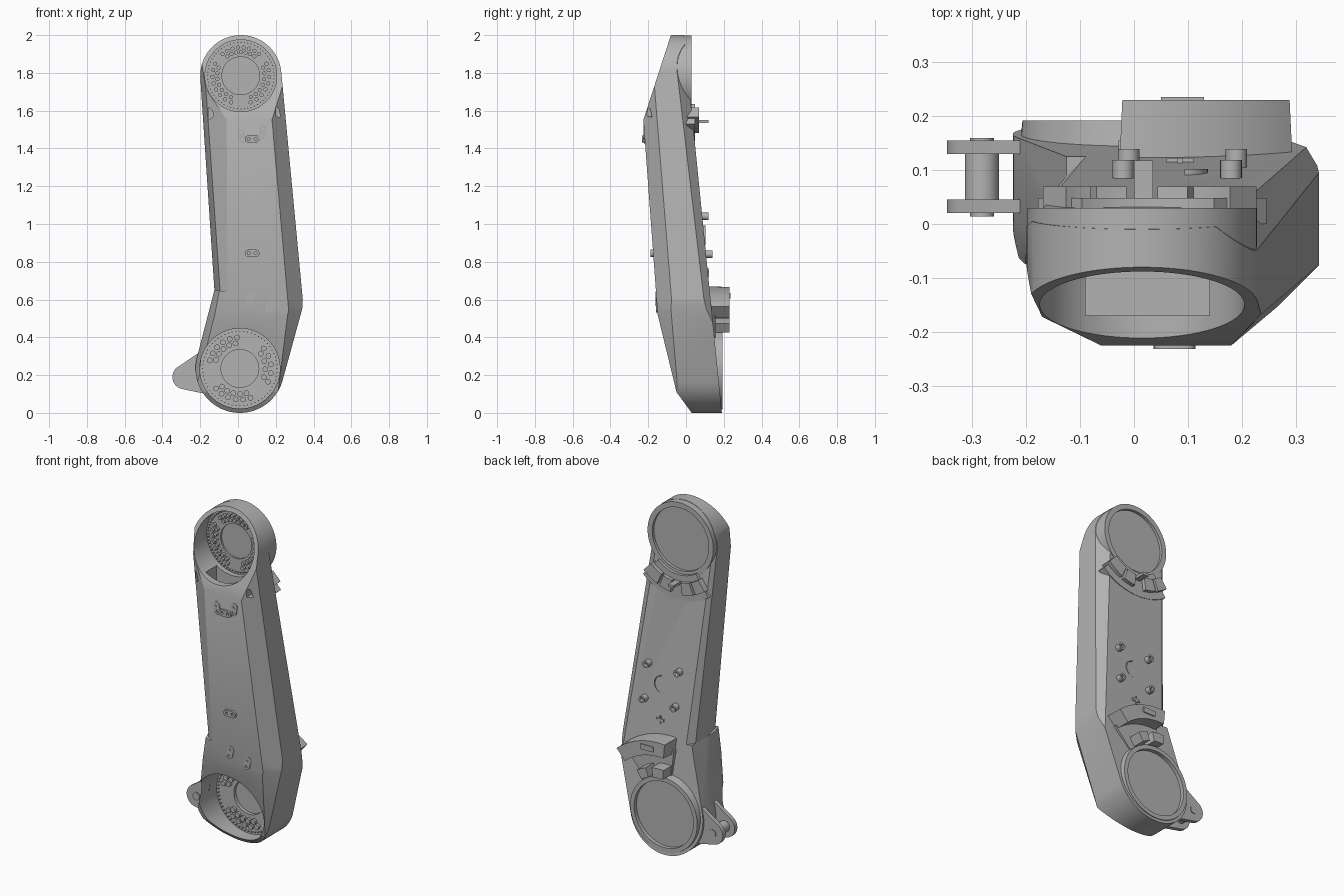
import bpy, bmesh
from math import cos, sin, radians
from mathutils import Vector

if "Cube" in bpy.data.objects:
    bpy.data.objects.remove(bpy.data.objects["Cube"])

grey = bpy.data.materials.new("plain_grey")
grey.use_nodes = True
colour = (0.45, 0.45, 0.45, 1)
grey.diffuse_color = colour
grey.node_tree.nodes["Principled BSDF"].inputs["Base Color"].default_value = colour

TOP, LOW = (0.015, 1.785), (0.01, 0.235)   # joint centres in x, z


# ---------- helpers: outlines in x, z and prisms along y ----------
def arc(c, r, a0, a1, n):
    return [(c[0] + r * cos(radians(a0 + (a1 - a0) * i / n)),
             c[1] + r * sin(radians(a0 + (a1 - a0) * i / n))) for i in range(n + 1)]


def circle(c, r, n=64):
    return arc(c, r, 0, 360, n)[:-1]


def sector(c, r0, r1, a0, a1, n=8):
    return arc(c, r1, a0, a1, n) + arc(c, r0, a1, a0, n)


def box(x0, x1, z0, z1):
    return [(x0, z0), (x1, z0), (x1, z1), (x0, z1)]


def slot(c, half, r, tilt):
    d = (half * cos(radians(tilt)), half * sin(radians(tilt)))
    return (arc((c[0] + d[0], c[1] + d[1]), r, tilt - 90, tilt + 90, 8)
            + arc((c[0] - d[0], c[1] - d[1]), r, tilt + 90, tilt + 270, 8))


def add_prism(bm, pts, y0, y1, scale=1):
    mx = sum(p[0] for p in pts) / len(pts)
    mz = sum(p[1] for p in pts) / len(pts)
    a = [bm.verts.new((x, y0, z)) for x, z in pts]
    b = [bm.verts.new((mx + (x - mx) * scale, y1, mz + (z - mz) * scale)) for x, z in pts]
    bm.faces.new(a)
    bm.faces.new(b[::-1])
    for i in range(len(pts)):
        j = (i + 1) % len(pts)
        bm.faces.new((a[j], a[i], b[i], b[j]))


def finish(name, bm):
    bmesh.ops.recalc_face_normals(bm, faces=bm.faces)
    me = bpy.data.meshes.new(name)
    bm.to_mesh(me)
    bm.free()
    me.materials.append(grey)
    ob = bpy.data.objects.new(name, me)
    bpy.context.collection.objects.link(ob)
    smooth(ob)
    return ob


def smooth(ob):
    bpy.ops.object.select_all(action='DESELECT')
    ob.select_set(True)
    bpy.context.view_layer.objects.active = ob
    bpy.ops.object.shade_smooth_by_angle(angle=radians(28))


def prisms(name, outlines, y0, y1, scale=1):
    bm = bmesh.new()
    for pts in outlines:
        add_prism(bm, pts, y0, y1, scale)
    return finish(name, bm)


def combine(target, other, operation):
    mod = target.modifiers.new("combine", 'BOOLEAN')
    mod.object, mod.operation, mod.solver = other, operation, 'EXACT'
    bpy.context.view_layer.objects.active = target
    bpy.ops.object.modifier_apply(modifier=mod.name)
    bpy.data.objects.remove(other)


def slice_off(bm, p, q, r):
    p, q, r = Vector(p), Vector(q), Vector(r)
    n = (q - p).cross(r - p).normalized()
    if n.dot(Vector((0.05, 0, 0.9)) - p) > 0:
        n = -n
    cut = bmesh.ops.bisect_plane(bm, geom=bm.verts[:] + bm.edges[:] + bm.faces[:],
                                 plane_co=p, plane_no=n, clear_outer=True)
    edges = [e for e in cut["geom_cut"] if isinstance(e, bmesh.types.BMEdge)]
    if edges:
        bmesh.ops.edgeloop_fill(bm, edges=edges)


def front_y(z):
    return -0.222 + (1.5 - z) * 0.0735


def back_y(z):
    return 0.035 + (1.55 - z) * 0.1


# ---------- arm body: two halves meeting at the elbow, planed on all sides ----------
def arm_half(name, outline, corners):
    bm = bmesh.new()
    add_prism(bm, outline, -0.3, 0.25)
    slopes = [((-0.08, 2), (-0.21, 1.6)), ((front_y(1.5), 1.5), (front_y(0.5), 0.5)),
              ((-0.15, 0.52), (-0.06, 0.15)), ((-0.05, 0.11), (0.03, 0)),
              ((back_y(1.5), 1.5), (back_y(0.5), 0.5))]
    for (ya, za), (yb, zb) in slopes:
        slice_off(bm, (0, ya, za), (1, ya, za), (0, yb, zb))
    for tri in corners:
        slice_off(bm, *tri)
    return finish(name, bm)


elbow = [(-0.125, 0.65), (0.343, 0.6)]
shared = [((0.19, -0.215, 1.6), (0.27, -0.15, 0.54), (0.34, -0.08, 0.55)),
          ((0.27, -0.15, 0.54), (0.34, -0.08, 0.55), (0.225, -0.07, 0.2)),
          ((0.30, 0.135, 0.6), (0.343, 0.095, 0.6), (0.235, 0.01, 1.5))]
upper_left = [((-0.06, -0.222, 1.5), (-0.155, -0.165, 1.5), (-0.06, -0.157, 0.65)),
              ((-0.155, -0.165, 1.5), (-0.18, -0.06, 1.5), (-0.125, -0.01, 0.65)),
              ((-0.16, 0.04, 1.5), (-0.2, 0.0, 1.5), (-0.09, 0.125, 0.65))]
lower_left = [((-0.1, -0.155, 0.65), (-0.125, -0.09, 0.65), (-0.2, -0.075, 0.22))]
body = arm_half("arm_body", arc(TOP, 0.215, 4, 182, 40) + elbow, shared + upper_left)
combine(body, arm_half("lower_half", elbow[:1] + arc(LOW, 0.235, 165, 342, 40)
                       + [(0.34, 0.55)] + elbow[1:], shared + lower_left), 'UNION')

# joint rings on the back
combine(body, prisms("upper_ring", [circle(TOP, 0.213)], -0.06, 0.03), 'UNION')
combine(body, prisms("lower_ring", [circle(LOW, 0.233)], 0.03, 0.11), 'UNION')
combine(body, prisms("lower_ring_lip", [circle(LOW, 0.226)], 0.1, 0.192, 0.96), 'UNION')

# open joint sockets, shallow back recesses and the inner wall pocket
for c, r, y0, y1 in [(TOP, 0.19, -0.5, -0.04), (LOW, 0.212, -0.5, 0.09),
                     (TOP, 0.183, 0.014, 0.3), (LOW, 0.192, 0.17, 0.3),
                     (TOP, 0.1, -0.1, -0.03), (LOW, 0.1, 0, 0.11)]:
    combine(body, prisms("cutter", [circle(c, r)], y0, y1), 'DIFFERENCE')
combine(body, prisms("cutter", [box(-0.09, 0.14, 1.5, 1.65)], -0.17, -0.07), 'DIFFERENCE')

# small shoulder pockets
pocket_left = [(-0.157, 1.62), (-0.157, 1.55), (-0.13, 1.57), (-0.135, 1.6)]
pocket_right = [(0.2, 1.62), (0.2, 1.57), (0.226, 1.565), (0.215, 1.61)]
combine(body, prisms("cutter", [pocket_left, pocket_right], -0.3, -0.14), 'DIFFERENCE')
smooth(body)


# ---------- bolt patterns on the socket floors ----------
def bolts(name, c, rows, arcs, r, floor, height):
    spots = []
    for k, radius in enumerate(rows):
        for a0, a1, n in arcs:
            for px, pz in arc(c, radius, a0 + 5 * k, a1 - 5 * k, n - k):
                spots.append(circle((px, pz), r, 12))
    prisms(name, spots, floor - height, floor + 0.005)


bolts("upper_bolts", TOP, (0.15, 0.125), [(50, 130, 7), (155, 250, 7), (-70, 25, 7)],
      0.011, -0.04, 0.016)
bolts("upper_rim_dots", TOP, (0.176,), [(0, 354, 59)], 0.003, -0.04, 0.012)
bolts("lower_bolts", LOW, (0.165, 0.135), [(95, 165, 5), (-25, 40, 4), (220, 290, 5)],
      0.015, 0.09, 0.016)
bolts("lower_rim_dots", LOW, (0.197,), [(0, 354, 59)], 0.003, 0.09, 0.012)

# ---------- slotted pads on the front: level ones stand proud, tilted ones lie low ----------
for i, (x, z, tilt) in enumerate([(0.02, 1.465, 100), (0.13, 1.485, 80), (0.075, 1.45, 0),
                                  (0.075, 0.845, 0), (0.06, 0.605, 75), (0.17, 0.57, 75)]):
    f = front_y(z) - (0.004 if tilt else 0.014)
    pad = prisms(f"front_pad_{i + 1}", [slot((x, z), 0.02, 0.019, tilt)], f, f + 0.035)
    d = (0.018 * cos(radians(tilt)), 0.018 * sin(radians(tilt)))
    holes = [circle((x + s * d[0], z + s * d[1]), 0.008, 12) for s in (-1, 1)]
    combine(pad, prisms("cutter", holes, f - 0.1, f + 0.012), 'DIFFERENCE')
    smooth(pad)

# ---------- back bosses and marks ----------
for i, (x, z) in enumerate([(-0.02, 1.04), (0.18, 1.04), (-0.01, 0.84), (0.19, 0.84)]):
    y = back_y(z)
    boss = prisms(f"back_boss_{i + 1}", [circle((x, z), 0.02, 24)], y - 0.01, y + 0.033)
    combine(boss, prisms("cutter", [circle((x, z), 0.01, 16)], y + 0.015, y + 0.1), 'DIFFERENCE')
y = back_y(0.94)
prisms("back_arc_rib", [sector((0.085, 0.94), 0.048, 0.052, -80, 80, 16)], y - 0.01, y + 0.006)
y = back_y(0.74)
prisms("back_tab", [box(0.06, 0.11, 0.735, 0.75), box(0.08, 0.09, 0.72, 0.765)],
       y - 0.01, y + 0.006)

# ---------- stop brackets on the back ----------
prisms("upper_stop_base", [sector(TOP, 0.2, 0.345, 236, 312, 16)], 0.0, 0.048)
prisms("upper_stop_blocks", [sector(TOP, 0.235, 0.305, a, a + w, 4) for a, w in
                             [(233, 13), (249, 14), (277, 14), (294, 20)]], 0.0, 0.07)
prisms("upper_stop_clip", [box(0.0, 0.035, 1.535, 1.55)], 0.04, 0.118)
prisms("lower_stop_arch", [sector(LOW, 0.35, 0.435, 49, 95, 14)], 0.09, 0.23, 0.96)
prisms("lower_stop_blocks", [sector(LOW, 0.225, 0.28, a, a + w, 3) for a, w in
                             [(58, 13), (79, 16)]], 0.1, 0.23)
prisms("lower_stop_base", [sector(LOW, 0.22, 0.37, 48, 96, 12)], 0.1, 0.155)
prisms("lower_stop_plate", [box(0.05, 0.13, 0.605, 0.635)], 0.225, 0.236)

# ---------- side clevis with pin ----------
PIN = (-0.282, 0.19)
ear = arc(PIN, 0.065, 130, 256, 14) + [(-0.17, 0.1), (-0.205, 0.2), (-0.19, 0.33)]
for name, y0 in (("front_ear", 0.02), ("back_ear", 0.13)):
    prisms(f"clevis_{name}", [ear], y0, y0 + 0.025)
prisms("clevis_pin", [circle(PIN, 0.032, 32)], 0.035, 0.14)
prisms("clevis_pin_ends", [circle(PIN, 0.022, 32)], 0.014, 0.16)
